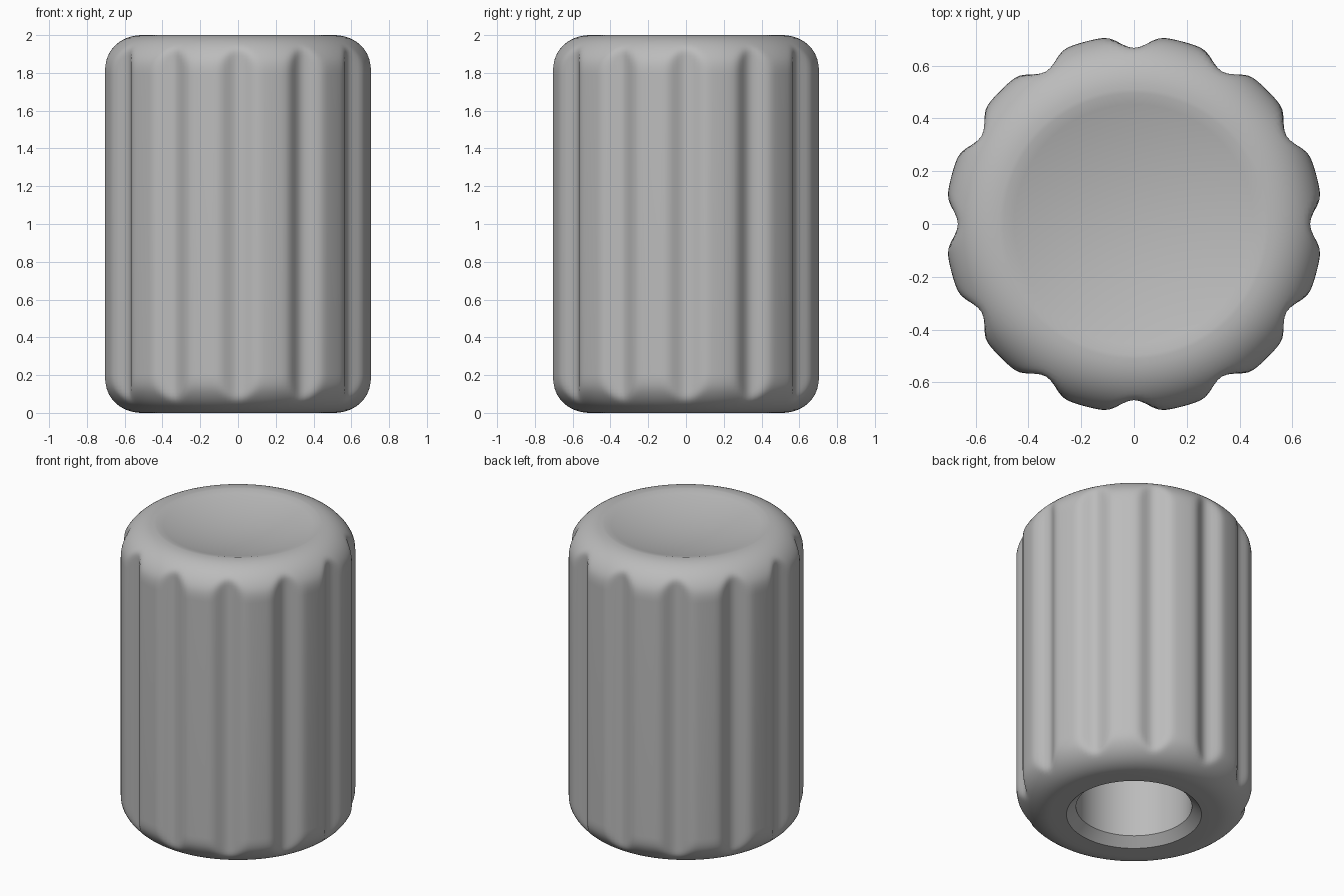
import bpy, bmesh, math

if "Cube" in bpy.data.objects:
    bpy.data.objects.remove(bpy.data.objects["Cube"])

FLUTES, SEGMENTS = 12, 192
HEIGHT, OUTER, GROOVE, CORNER = 2.0, 0.72, 0.053, 0.21
DISH_RADIUS, DISH_DEPTH = 0.495, 0.07

grey = bpy.data.materials.new("mid_grey")
grey.use_nodes = True
grey.diffuse_color = (0.5, 0.5, 0.5, 1)
grey.node_tree.nodes["Principled BSDF"].inputs["Base Color"].default_value = (0.5, 0.5, 0.5, 1)


def fluted_radius(angle):
    """Radius of the grip: flat lobes with rounded grooves between them."""
    pitch = 2 * math.pi / FLUTES
    offset = abs((angle + pitch / 2) % pitch - pitch / 2)
    t = min(offset / math.radians(10.5), 1)
    return OUTER - GROOVE * (0.5 + 0.5 * math.cos(math.pi * t))


def soft_min(a, b, k=0.02):
    h = max(k - abs(a - b), 0) / k
    return min(a, b) - h * h * k / 4


def corner(top):
    """Rounded corner as (radius, height) points, from the flat end outwards."""
    points = []
    for i in range(17):
        a = math.pi / 2 * (1 - i / 16)
        z = CORNER * (1 - math.sin(a))
        points.append((OUTER - CORNER * (1 - math.cos(a)), HEIGHT - z if top else z))
    return points


# Profile from the blind end of the shaft hole, round the grip, to the dish centre
bore = [(0, 1.2), (0.352, 1.2), (0.352, 0.055), (0.41, 0)]
grip = corner(False) + corner(True)[::-1]
dish = []
for i in range(13):
    t = 1 - i / 12
    dish.append((DISH_RADIUS * t, HEIGHT - DISH_DEPTH * (1 - t * t)))
profile = bore + grip + dish

# Knob body
bm = bmesh.new()
rings = []
for r, z in profile:
    if r < 0.0001:
        rings.append([bm.verts.new((0, 0, z))] * SEGMENTS)
        continue
    ring = []
    for s in range(SEGMENTS):
        a = 2 * math.pi * s / SEGMENTS
        radius = soft_min(r, fluted_radius(a)) if r > 0.5 else r
        ring.append(bm.verts.new((radius * math.cos(a), radius * math.sin(a), z)))
    rings.append(ring)
for low, high in zip(rings, rings[1:]):
    for s in range(SEGMENTS):
        n = (s + 1) % SEGMENTS
        corners = list(dict.fromkeys((low[s], low[n], high[n], high[s])))
        bm.faces.new(corners)
bmesh.ops.recalc_face_normals(bm, faces=bm.faces)

mesh = bpy.data.meshes.new("fluted_knob")
bm.to_mesh(mesh)
bm.free()
mesh.materials.append(grey)
knob = bpy.data.objects.new("fluted_knob", mesh)
bpy.context.collection.objects.link(knob)
bpy.ops.object.select_all(action="DESELECT")
knob.select_set(True)
bpy.context.view_layer.objects.active = knob
bpy.ops.object.shade_smooth_by_angle(angle=math.radians(30))
